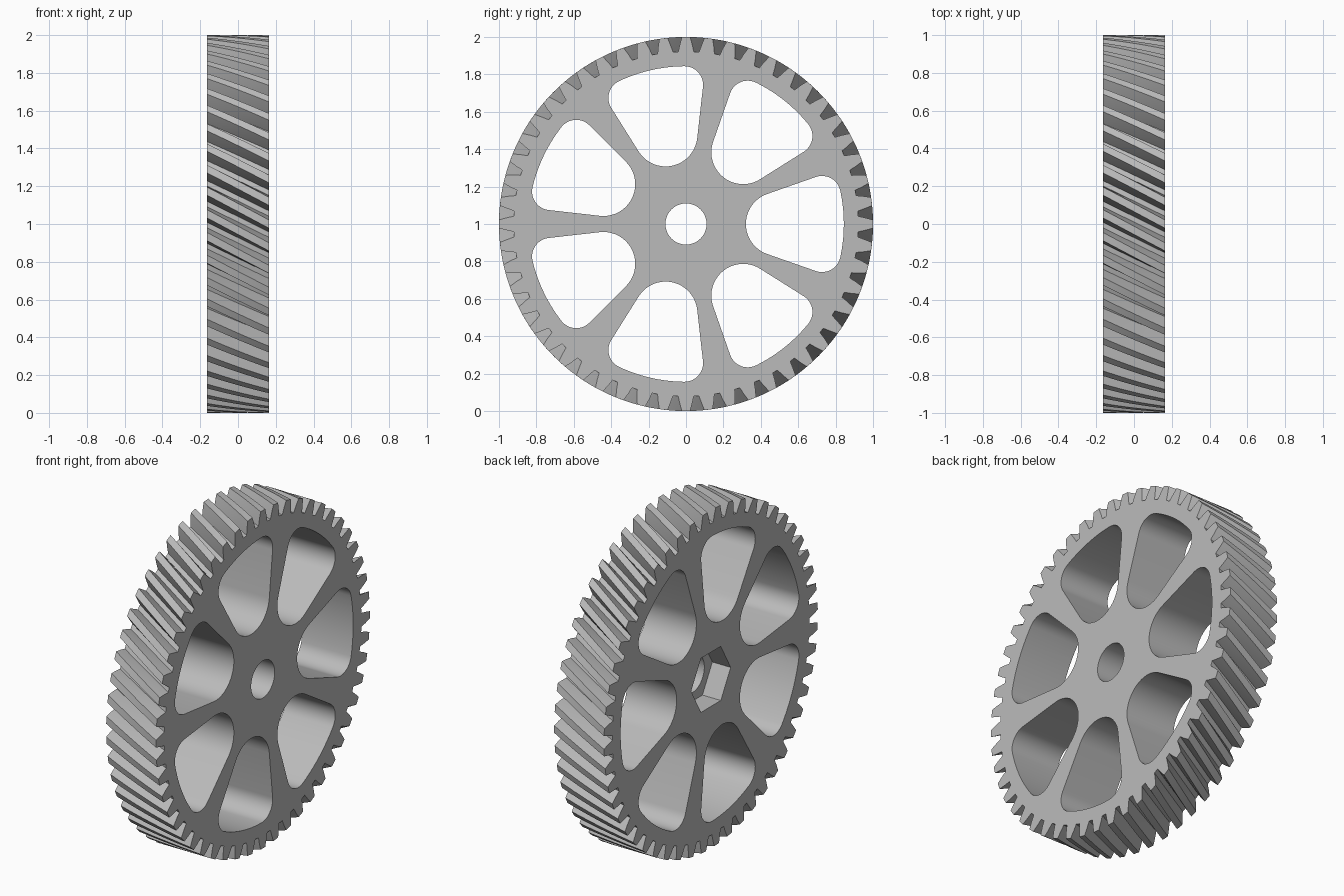
import bpy, bmesh
from math import sin, cos, pi, atan2, asin, hypot, radians

HALF = 0.163          # half face width
TEETH = 52
TWIST = radians(10)   # helix turn across the face
SLICES = 8

cube = bpy.data.objects.get("Cube")
if cube:
    bpy.data.objects.remove(cube)

steel = bpy.data.materials.new("plain grey")
steel.use_nodes = True
grey = (0.5, 0.5, 0.5, 1)
steel.diffuse_color = grey
steel.node_tree.nodes["Principled BSDF"].inputs["Base Color"].default_value = grey


def prism(name, outline, x0, x1, slices=1, twist=0.0):
    """Extrude a (y, z) outline along x with an optional twist, about the axle."""
    bm = bmesh.new()
    rings = []
    for s in range(slices + 1):
        t = s / slices
        a = twist * (t - 1)
        rings.append([bm.verts.new((x0 + (x1 - x0) * t,
                                    y * cos(a) - z * sin(a),
                                    y * sin(a) + z * cos(a) + 1)) for y, z in outline])
    n = len(outline)
    for r0, r1 in zip(rings, rings[1:]):
        for i in range(n):
            j = (i + 1) % n
            bm.faces.new((r0[i], r0[j], r1[j], r1[i]))
    bm.faces.new(rings[0][::-1])
    bm.faces.new(rings[-1])
    bmesh.ops.recalc_face_normals(bm, faces=bm.faces)
    mesh = bpy.data.meshes.new(name)
    bm.to_mesh(mesh)
    bm.free()
    mesh.materials.append(steel)
    obj = bpy.data.objects.new(name, mesh)
    bpy.context.collection.objects.link(obj)
    return obj


def arc(cy, cz, r, a0, a1, n):
    return [(cy + r * cos(a0 + (a1 - a0) * i / n), cz + r * sin(a0 + (a1 - a0) * i / n))
            for i in range(n + 1)]


def turned(points, a):
    return [(y * cos(a) - z * sin(a), y * sin(a) + z * cos(a)) for y, z in points]


# Toothed body: each tooth is root, mid flank, tip, mirrored about its centre
pitch = 2 * pi / TEETH
half_tooth = [(0.37, 0.922), (0.285, 0.96), (0.18, 1.0)]
profile = [(-w, r) for w, r in half_tooth] + [(w, r) for w, r in reversed(half_tooth)]
outline = [(r * cos((k + w) * pitch), r * sin((k + w) * pitch))
           for k in range(TEETH) for w, r in profile]
gear = prism("helical_gear", outline, -HALF, HALF, SLICES, TWIST)

# Window between spokes: round inner end, two rounded outer corners, rim arc
in_c, in_r = 0.49, 0.17
cor_y, cor_z, cor_r = 0.727, 0.157, 0.1
normal = pi / 2 + atan2(cor_z, cor_y - in_c) + asin((in_r - cor_r) / hypot(cor_y - in_c, cor_z)) \
    - 2 * asin((in_r - cor_r) / hypot(cor_y - in_c, cor_z))
lean = atan2(cor_z, cor_y)
rim = hypot(cor_y, cor_z) + cor_r
window = (arc(0, 0, rim, -lean, lean, 10)[:-1]
          + arc(cor_y, cor_z, cor_r, lean, normal, 12)
          + arc(in_c, 0, in_r, normal, 2 * pi - normal, 20)
          + arc(cor_y, -cor_z, cor_r, -normal, -lean, 12)[:-1])

cutters = [prism("window_cutter", turned(window, k * 2 * pi / 7), -0.3, 0.3) for k in range(7)]

# Axle bore and hexagonal nut pocket
cutters.append(prism("bore_cutter", arc(0, 0, 0.11, 0, 2 * pi, 48)[:-1], -0.3, 0.3))
cutters.append(prism("nut_pocket_cutter", arc(0, 0, 0.185, 0, 2 * pi, 6)[:-1], -0.3, -HALF + 0.12))

bpy.ops.object.select_all(action='DESELECT')
bpy.context.view_layer.objects.active = gear
gear.select_set(True)
for cutter in cutters:
    cutter.hide_render = True
    cut = gear.modifiers.new(cutter.name, 'BOOLEAN')
    cut.operation = 'DIFFERENCE'
    cut.solver = 'EXACT'
    cut.object = cutter
    bpy.ops.object.modifier_apply(modifier=cut.name)
    bpy.data.objects.remove(cutter)

bpy.ops.object.shade_smooth_by_angle(angle=radians(20))
